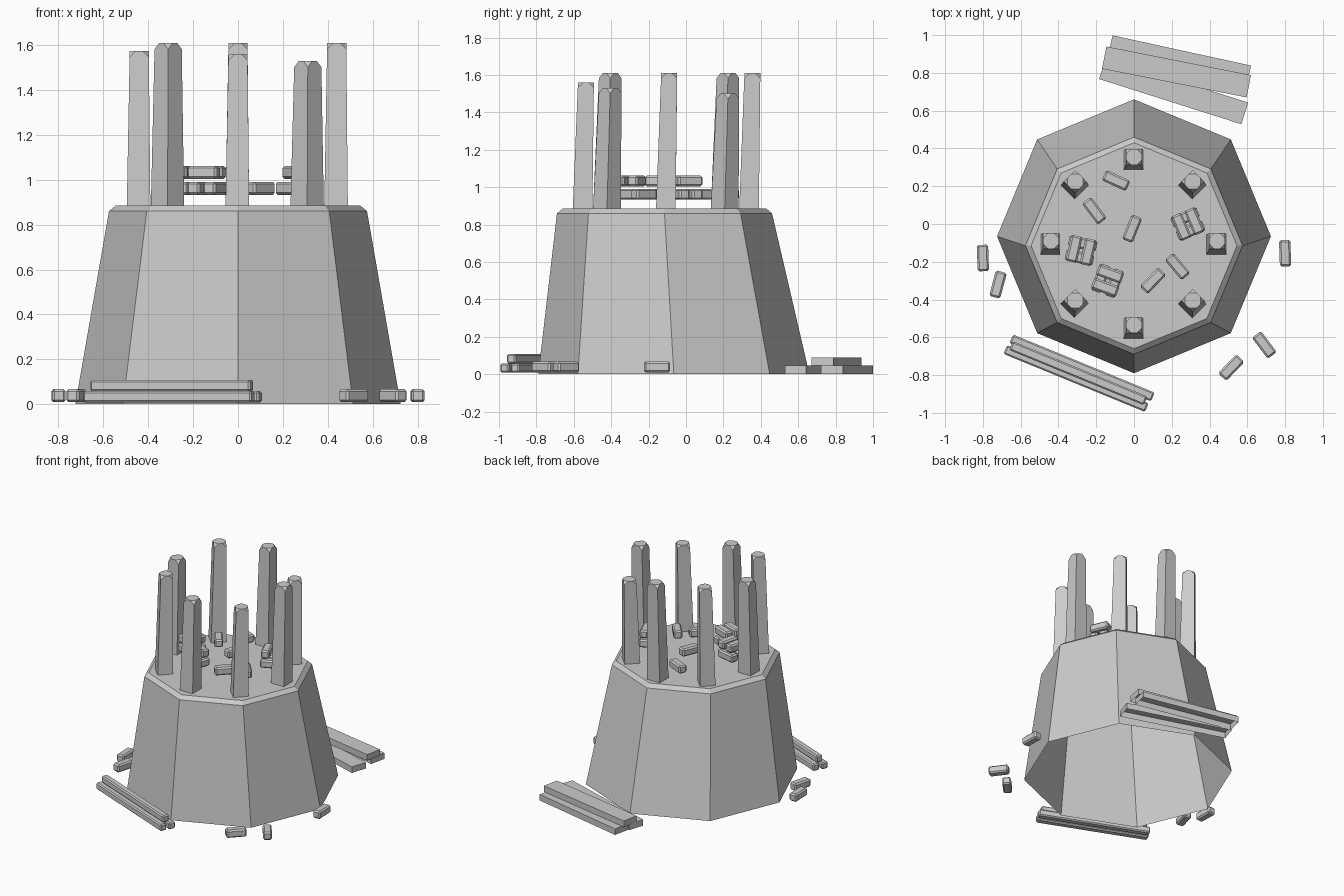
import bpy, bmesh, math
from mathutils import Matrix, Vector

cube = bpy.data.objects.get("Cube")
if cube:
    bpy.data.objects.remove(cube, do_unlink=True)

stone = bpy.data.materials.new("stone_grey")
stone.use_nodes = True
GREY = (0.6, 0.6, 0.6, 1)
stone.diffuse_color = GREY
stone.node_tree.nodes["Principled BSDF"].inputs["Base Color"].default_value = GREY


def finish(name, bm):
    bmesh.ops.recalc_face_normals(bm, faces=bm.faces)
    mesh = bpy.data.meshes.new(name)
    bm.to_mesh(mesh)
    bm.free()
    mesh.materials.append(stone)
    obj = bpy.data.objects.new(name, mesh)
    bpy.context.collection.objects.link(obj)
    return obj


def block(name, centre, size, angle, bevel=0.0, open_bottom=False):
    """Box turned about z, with optional chamfer or missing underside."""
    bm = bmesh.new()
    bmesh.ops.create_cube(bm, size=1)
    bmesh.ops.scale(bm, vec=size, verts=bm.verts)
    if bevel:
        bmesh.ops.bevel(bm, geom=bm.edges[:], offset=bevel, segments=1, affect='EDGES')
    obj_matrix = Matrix.Translation(centre) @ Matrix.Rotation(math.radians(angle), 4, 'Z')
    if open_bottom:
        under = [f for f in bm.faces if f.normal.z < -0.9]
        bmesh.ops.delete(bm, geom=under, context='FACES_ONLY')
    bmesh.ops.transform(bm, matrix=obj_matrix, verts=bm.verts)
    return finish(name, bm)


# Eight-sided hollow mound with a chamfered rim, leaning slightly forward
bm = bmesh.new()
rings = []
for radius, y, z in [(0.725, -0.065, 0), (0.575, -0.115, 0.86), (0.545, -0.115, 0.885)]:
    rings.append([bm.verts.new((radius * math.cos(i * math.pi / 4),
                                y + radius * math.sin(i * math.pi / 4), z))
                  for i in range(8)])
for low, high in zip(rings, rings[1:]):
    for i in range(8):
        j = (i + 1) % 8
        bm.faces.new((low[i], low[j], high[j], high[i]))
bm.faces.new(rings[-1])
finish("mound", bm)

# Ring of tapered posts with clipped top corners
POST_TOPS = [1.61, 1.50, 1.61, 1.61, 1.575, 1.61, 1.56, 1.53]
for i, top in enumerate(POST_TOPS):
    a = i * math.pi / 4
    x, y = 0.44 * math.cos(a), -0.09 + 0.445 * math.sin(a)
    turn = Matrix.Rotation(a, 3, 'Z')
    bm = bmesh.new()
    bmesh.ops.create_cube(bm, size=1)
    for v in bm.verts:
        upper = v.co.z > 0
        width = 0.085 if upper else 0.105
        flat = turn @ Vector((v.co.x * width, v.co.y * width, 0))
        shift = Vector((x, y, top)) if upper else Vector((x - 0.003, y - 0.018, 0.88))
        v.co = flat + shift
    corners = [v for v in bm.verts if v.co.z > 1.2]
    bmesh.ops.bevel(bm, geom=corners, offset=0.028, segments=1, affect='VERTICES')
    finish(f"post_{i + 1}", bm)

# Loose bricks: x, y, angle
BRICK = (0.14, 0.06, 0.058)
GROUND = [(-0.80, -0.18, 92), (-0.72, -0.32, 75), (0.80, -0.155, 92),
          (0.69, -0.64, -53), (0.515, -0.76, 46)]
SUMMIT = [(-0.095, 0.23, -25), (-0.21, 0.07, -53), (-0.01, -0.025, 68),
          (0.10, -0.30, 46), (0.23, -0.225, -50)]
for label, bricks, z in [("ground_brick", GROUND, 0.038), ("summit_brick", SUMMIT, 0.962)]:
    for i, (x, y, angle) in enumerate(bricks):
        block(f"{label}_{i + 1}", (x, y, z), BRICK, angle, bevel=0.01)

# Stacks of two crossed brick pairs
for s, (x, y, angle) in enumerate([(-0.28, -0.14, 77), (0.285, 0.0, 113), (-0.14, -0.30, -20)]):
    for level, z, turn in [("upper", 1.033, angle), ("lower", 0.962, angle + 90)]:
        side = Matrix.Rotation(math.radians(turn), 3, 'Z') @ Vector((0, 0.038, 0))
        for n, sign in enumerate((-1, 1)):
            block(f"stack_{s + 1}_{level}_{n + 1}", Vector((x, y, z)) + side * sign,
                  BRICK if level == "upper" else (0.15, 0.06, 0.058), turn, bevel=0.01)

# Thin beams in front
block("front_beam_back", (-0.275, -0.762, 0.033), (0.81, 0.05, 0.05), -22.3, 0.008)
block("front_beam_front", (-0.307, -0.818, 0.033), (0.81, 0.05, 0.05), -22.3, 0.008)
block("front_beam_upper", (-0.295, -0.79, 0.083), (0.77, 0.05, 0.05), -22.3, 0.008)

# Wide planks behind
block("back_plank_outer", (0.24, 0.86, 0.023), (0.75, 0.12, 0.045), -12.3, open_bottom=True)
block("back_plank_inner", (0.21, 0.705, 0.023), (0.79, 0.12, 0.045), -17.6, open_bottom=True)
block("back_plank_upper", (0.225, 0.805, 0.068), (0.78, 0.12, 0.045), -11.2, open_bottom=True)
